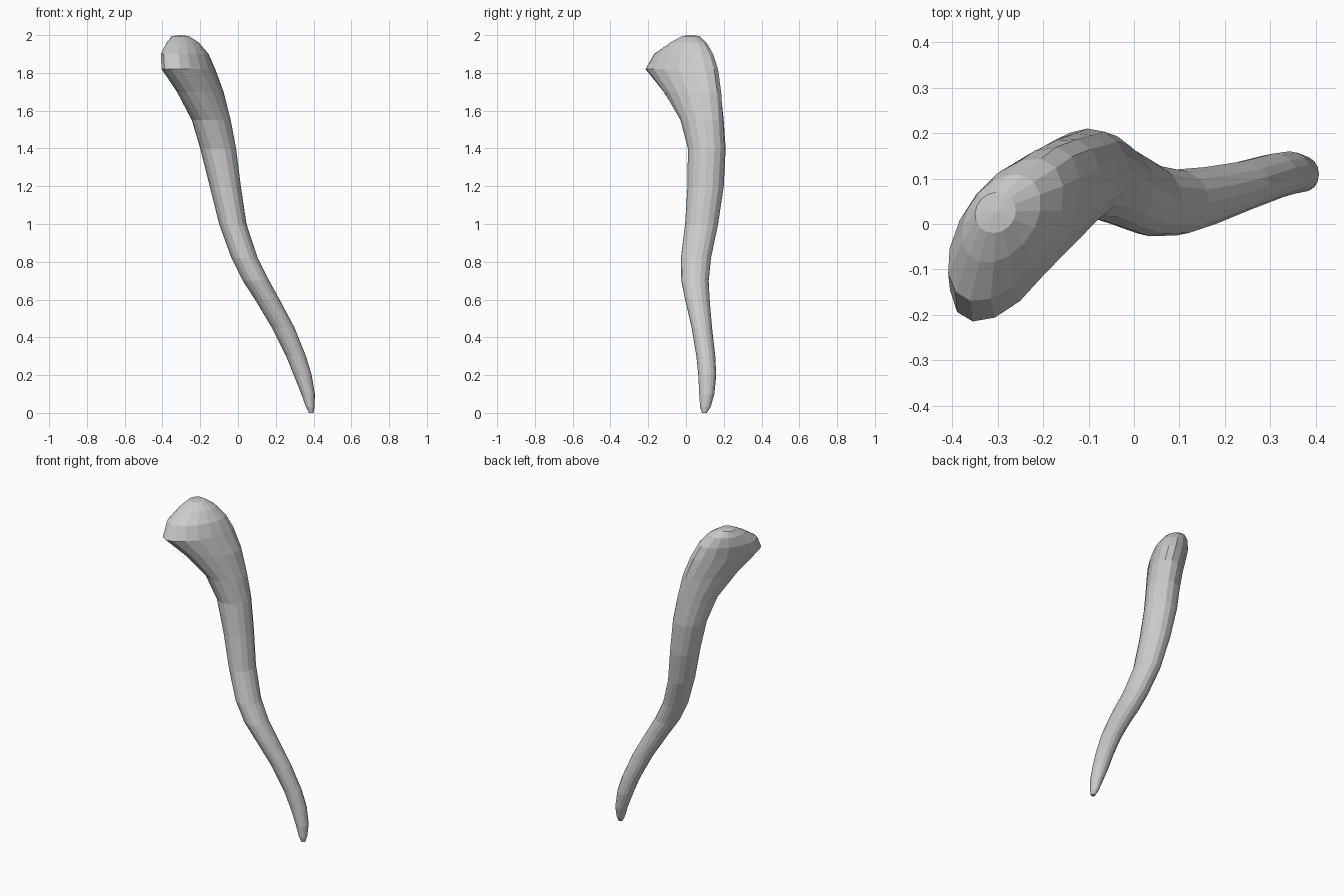
import bpy, bmesh, math

SIDES = 16
# Horizontal sections: z, x min, x max, y min, y max, diagonal lean
SECTIONS = [
    (0.00, 0.375, 0.40, 0.085, 0.11, 0),
    (0.03, 0.36, 0.405, 0.075, 0.13, 0),
    (0.10, 0.335, 0.407, 0.07, 0.15, 0),
    (0.20, 0.295, 0.39, 0.065, 0.16, 0),
    (0.30, 0.255, 0.36, 0.055, 0.155, 0),
    (0.45, 0.18, 0.30, 0.03, 0.138, 0),
    (0.60, 0.09, 0.22, -0.005, 0.125, 0),
    (0.70, 0.025, 0.165, -0.025, 0.12, 0),
    (0.82, -0.035, 0.105, -0.027, 0.132, 0),
    (1.00, -0.10, 0.045, -0.005, 0.17, 0),
    (1.20, -0.15, 0.015, 0.008, 0.20, 0),
    (1.40, -0.20, -0.01, 0.01, 0.21, 0.05),
    (1.55, -0.245, -0.038, -0.03, 0.20, 0.2),
    (1.70, -0.325, -0.075, -0.12, 0.188, 0.45),
    (1.82, -0.405, -0.12, -0.215, 0.17, 0.58),
    (1.90, -0.41, -0.155, -0.17, 0.145, 0.5),
    (1.96, -0.38, -0.205, -0.085, 0.11, 0.35),
    (1.995, -0.35, -0.26, -0.02, 0.07, 0.1),
]

# Curved, tapering handle with a flared head, lofted through the sections
bm = bmesh.new()
rings = []
for z, x0, x1, y0, y1, lean in SECTIONS:
    phase = math.acos(lean)
    ring = []
    for i in range(SIDES):
        t = 2 * math.pi * i / SIDES
        # offset by half the phase so the ring vertices stay aligned between sections
        x = (x0 + x1) / 2 + (x1 - x0) / 2 * math.cos(t - math.pi / 4 + phase / 2)
        y = (y0 + y1) / 2 + (y1 - y0) / 2 * math.cos(t - math.pi / 4 - phase / 2)
        ring.append(bm.verts.new((x, y, z)))
    rings.append(ring)
for a, b in zip(rings, rings[1:]):
    for i in range(SIDES):
        j = (i + 1) % SIDES
        bm.faces.new((a[i], a[j], b[j], b[i]))

# Closed tip and crown
bm.faces.new(rings[0][::-1])
crown = bm.verts.new((-0.305, 0.025, 2.0))
for i in range(SIDES):
    bm.faces.new((rings[-1][i], rings[-1][(i + 1) % SIDES], crown))
bmesh.ops.recalc_face_normals(bm, faces=bm.faces)

mesh = bpy.data.meshes.new("curved_horn")
bm.to_mesh(mesh)
bm.free()
bpy.context.collection.objects.link(bpy.data.objects.new("curved_horn", mesh))
